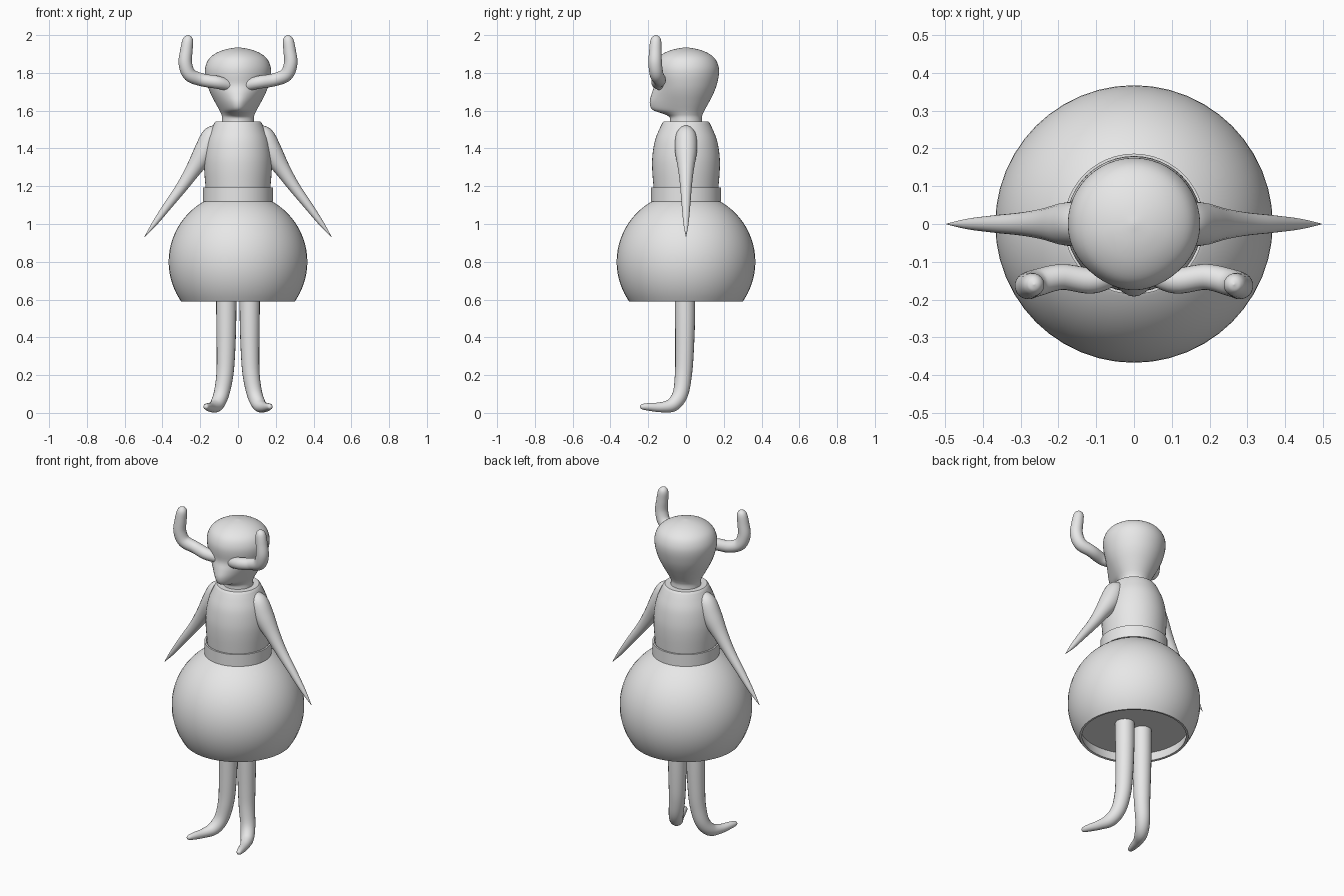
import bpy, bmesh, math
from mathutils import Vector

if "Cube" in bpy.data.objects:
    bpy.data.objects.remove(bpy.data.objects["Cube"])

grey = bpy.data.materials.new("plain_grey")
grey.diffuse_color = (0.8, 0.8, 0.8, 1)
grey.use_nodes = True
grey.node_tree.nodes["Principled BSDF"].inputs["Base Color"].default_value = grey.diffuse_color


def smooth_rows(rows, n):
    """Catmull-Rom interpolation of equal-length tuples."""
    pts = [Vector(r) for r in rows]
    out = []
    for i in range(len(pts) - 1):
        a, b, c, d = pts[max(i - 1, 0)], pts[i], pts[i + 1], pts[min(i + 2, len(pts) - 1)]
        for k in range(n):
            t = k / n
            out.append(0.5 * (2 * b + (c - a) * t + (2 * a - 5 * b + 4 * c - d) * t * t
                              + (3 * b - a - 3 * c + d) * t ** 3))
    return out + [pts[-1]]


def skin_rings(name, rings, mirror=False, angle=40):
    """Join rings of points into a capped, smooth-shaded surface."""
    bm = bmesh.new()
    loops = [[bm.verts.new(p) for p in ring] for ring in rings]
    n = len(loops[0])
    for a, b in zip(loops, loops[1:]):
        for i in range(n):
            j = (i + 1) % n
            bm.faces.new((a[i], a[j], b[j], b[i]))
    bm.faces.new(loops[0][::-1])
    bm.faces.new(loops[-1])
    bmesh.ops.recalc_face_normals(bm, faces=bm.faces)
    me = bpy.data.meshes.new(name)
    bm.to_mesh(me)
    bm.free()
    me.materials.append(grey)
    ob = bpy.data.objects.new(name, me)
    bpy.context.collection.objects.link(ob)
    bpy.ops.object.select_all(action='DESELECT')
    ob.select_set(True)
    bpy.context.view_layer.objects.active = ob
    bpy.ops.object.shade_smooth_by_angle(angle=math.radians(angle))
    if mirror:
        ob.modifiers.new("mirror", 'MIRROR').use_mirror_merge = False
    return ob


def circle(r, z, n):
    return [(r * math.cos(math.tau * i / n), r * math.sin(math.tau * i / n), z) for i in range(n)]


def lathe(name, profile, n=48):
    return skin_rings(name, [circle(r, z, n) for r, z in profile])


def tube(name, rows, n=20, steps=6):
    """Sweep a circle along rows of (x, y, z, radius), mirrored in x."""
    samples = smooth_rows(rows, steps)
    centres = [s.xyz for s in samples]
    side = Vector((0, 1, 0))
    rings = []
    for i, s in enumerate(samples):
        d = (centres[min(i + 1, len(centres) - 1)] - centres[max(i - 1, 0)]).normalized()
        side = (side - d * side.dot(d)).normalized()
        up = d.cross(side)
        r = max(s[3], 0.001)
        rings.append([centres[i] + r * (side * math.cos(math.tau * k / n)
                                        + up * math.sin(math.tau * k / n)) for k in range(n)])
    return skin_rings(name, rings, mirror=True, angle=60)


# Round skirt: cut ball with a shallow hollow underneath
R, CZ = 0.367, 0.80
a0, a1 = math.asin(-0.21 / R), math.asin(0.325 / R)
arc = [a0 + (a1 - a0) * i / 24 for i in range(25)]
lathe("skirt", [(0.30, 0.65), (0.288, 0.592)]
      + [(R * math.cos(a), CZ + R * math.sin(a)) for a in arc])

# Belt with a small open lip
lathe("belt", [(0.16, 1.12), (0.186, 1.12), (0.186, 1.192), (0.176, 1.192), (0.174, 1.18), (0.16, 1.18)])

# Barrel torso with a flat top
body = [(0.167, 1.15), (0.173, 1.21), (0.179, 1.29), (0.178, 1.36), (0.165, 1.44),
        (0.142, 1.50), (0.125, 1.535)]
lathe("torso", [tuple(p) for p in smooth_rows(body, 4)] + [(0.117, 1.543), (0.09, 1.543)])

# Head and neck: rows of (radius, height, forward reach of the face)
head = [(0.086, 1.53, 0.086), (0.084, 1.565, 0.086), (0.09, 1.585, 0.125), (0.10, 1.605, 0.178),
        (0.122, 1.645, 0.192), (0.145, 1.69, 0.182), (0.162, 1.735, 0.168), (0.174, 1.79, 0.174),
        (0.172, 1.835, 0.172), (0.152, 1.877, 0.152), (0.112, 1.907, 0.112),
        (0.06, 1.926, 0.06), (0.004, 1.935, 0.004)]
rings = []
for r, z, reach in smooth_rows(head, 4):
    ring = []
    for x, y, _ in circle(r, z, 48):
        w = max(0.0, -y / r) ** 3
        ring.append((x * (1 - 0.12 * w), y - max(0.0, reach - r) * w, z))
    rings.append(ring)
skin_rings("head", rings, angle=60)

# Horns curving out and up
tube("horns", [(0.05, -0.13, 1.735, 0.03), (0.11, -0.15, 1.75, 0.034), (0.19, -0.14, 1.763, 0.034),
               (0.255, -0.155, 1.79, 0.036), (0.279, -0.163, 1.85, 0.036),
               (0.273, -0.162, 1.92, 0.033), (0.266, -0.16, 1.97, 0.029),
               (0.264, -0.16, 1.992, 0.018), (0.264, -0.16, 2.0, 0.001)])

# Tapering arms
tube("arms", [(0.10, 0, 1.50, 0.03), (0.135, 0, 1.465, 0.055), (0.175, 0, 1.385, 0.058),
              (0.235, 0, 1.29, 0.042), (0.295, 0, 1.20, 0.031), (0.37, 0, 1.10, 0.023),
              (0.44, 0, 1.005, 0.014), (0.495, 0, 0.932, 0.001)])

# Legs flowing into pointed feet
tube("legs", [(0.062, -0.005, 0.70, 0.054), (0.062, -0.005, 0.50, 0.053),
              (0.064, -0.008, 0.32, 0.049), (0.07, -0.014, 0.20, 0.045),
              (0.088, -0.03, 0.10, 0.041), (0.112, -0.07, 0.044, 0.037),
              (0.138, -0.13, 0.03, 0.027), (0.16, -0.20, 0.032, 0.02),
              (0.17, -0.235, 0.033, 0.013), (0.172, -0.243, 0.033, 0.001)])
